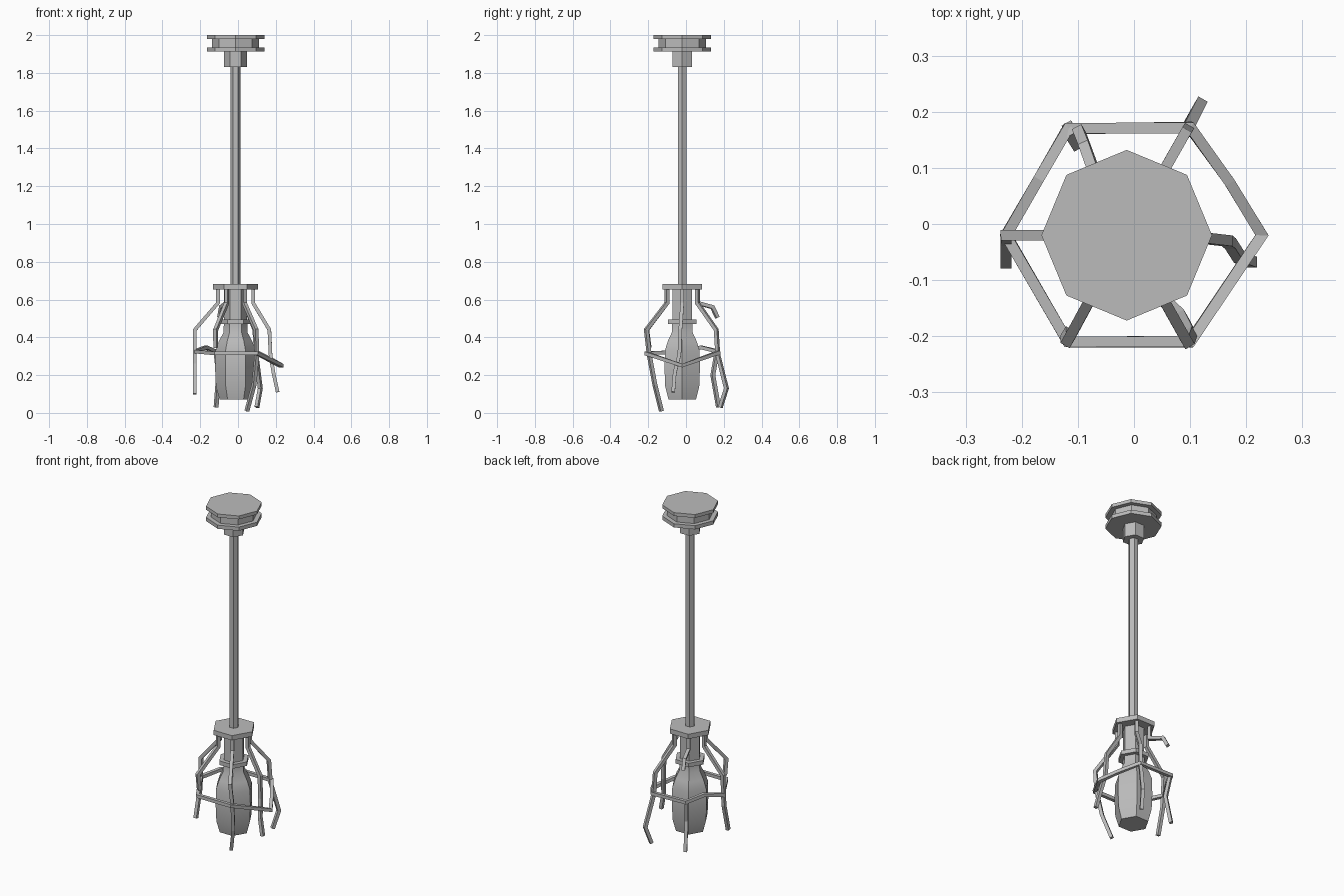
import bpy, bmesh, math
from mathutils import Vector

if "Cube" in bpy.data.objects:
    bpy.data.objects.remove(bpy.data.objects["Cube"], do_unlink=True)

CX, CY = -0.013, -0.02          # lamp axis
BAR = 0.0095                    # half thickness of cage bars

metal = bpy.data.materials.new("grey_metal")
metal.use_nodes = True
metal.diffuse_color = (0.5, 0.5, 0.5, 1)
metal.node_tree.nodes["Principled BSDF"].inputs["Base Color"].default_value = (0.5, 0.5, 0.5, 1)


def finish(name, bm, smooth=False):
    bmesh.ops.recalc_face_normals(bm, faces=bm.faces)
    me = bpy.data.meshes.new(name)
    bm.to_mesh(me)
    bm.free()
    me.materials.append(metal)
    if smooth:
        for p in me.polygons:
            p.use_smooth = True
        me.set_sharp_from_angle(angle=math.radians(40))
    ob = bpy.data.objects.new(name, me)
    bpy.context.collection.objects.link(ob)
    return ob


def lathe(name, profile, sides, smooth=False):
    """Faceted solid from (radius, z) pairs, with a corner on the x axis."""
    bm = bmesh.new()
    rings = []
    for r, z in profile:
        rings.append([bm.verts.new((CX + r * math.cos(math.tau * i / sides),
                                    CY + r * math.sin(math.tau * i / sides), z))
                      for i in range(sides)])
    for a, b in zip(rings, rings[1:]):
        for i in range(sides):
            j = (i + 1) % sides
            bm.faces.new((a[i], a[j], b[j], b[i]))
    bm.faces.new(rings[0])
    bm.faces.new(rings[-1])
    return finish(name, bm, smooth)


def bar(name, points, side, closed=False):
    """Square bar mitred along a path; side is the fixed width direction."""
    bm = bmesh.new()
    pts = [Vector(p) for p in points]
    n = len(pts)
    rings = []
    for i, p in enumerate(pts):
        before = pts[i - 1] if closed or i else None
        after = pts[(i + 1) % n] if closed or i < n - 1 else None
        d1 = (p - before).normalized() if before is not None else (after - p).normalized()
        d2 = (after - p).normalized() if after is not None else d1
        t = (d1 + d2).normalized()
        s = (side - t * side.dot(t)).normalized()
        u = t.cross(s) / max(t.dot(d1), 0.5)
        rings.append([bm.verts.new(p + (s * a + u * b) * BAR)
                      for a, b in ((1, 1), (-1, 1), (-1, -1), (1, -1))])
    pairs = list(zip(rings, rings[1:]))
    if closed:
        pairs.append((rings[-1], rings[0]))
    else:
        bm.faces.new(rings[0])
        bm.faces.new(rings[-1])
    for a, b in pairs:
        for i in range(4):
            j = (i + 1) % 4
            bm.faces.new((a[i], a[j], b[j], b[i]))
    return finish(name, bm)


# Ceiling mount and rod
lathe("ceiling_plate", [(0.152, 1.98), (0.152, 2.0)], 8)
lathe("mount_core", [(0.125, 1.934), (0.125, 1.98)], 8)
lathe("mount_lower_plate", [(0.152, 1.912), (0.152, 1.934)], 8)
lathe("rod_collar", [(0.06, 1.832), (0.06, 1.912)], 6)
lathe("rod", [(0.027, 0.68), (0.027, 1.832)], 6)

# Lamp head
lathe("cage_cap", [(0.12, 0.654), (0.12, 0.682)], 6)
lathe("socket", [(0.06, 0.49), (0.06, 0.654)], 6)
lathe("socket_ring", [(0.086, 0.47), (0.086, 0.494)], 6)
lathe("bulb", [(0.062, 0.47), (0.064, 0.425), (0.088, 0.38), (0.106, 0.33),
               (0.108, 0.23), (0.104, 0.14), (0.084, 0.07)], 6, True)

# Bent cage hoop
bar("cage_hoop", [(0.228, -0.02, 0.25), (0.17, 0.075, 0.285), (0.1, 0.172, 0.32),
                  (-0.118, 0.17, 0.325), (-0.17, 0.08, 0.347), (-0.228, -0.02, 0.325),
                  (-0.118, -0.21, 0.315), (0.1, -0.21, 0.315)], Vector((0, 0, 1)), True)

# Cage arms: each starts under the cap, then follows its own bent path
arms = {
    "arm_left": (0, [(0.166, -0.03, 0.44), (0.172, -0.035, 0.31),
                     (0.188, -0.06, 0.21), (0.21, -0.068, 0.11)]),
    "arm_back_left": (60, [(0.09, 0.16, 0.44), (0.095, 0.168, 0.31),
                           (0.118, 0.214, 0.13), (0.1, 0.182, 0.03)]),
    "arm_back_right_stub": (120, [(-0.088, 0.14, 0.56), (-0.098, 0.166, 0.505)]),
    "arm_right": (180, [(-0.228, -0.02, 0.44), (-0.228, -0.03, 0.26), (-0.228, -0.07, 0.1)]),
    "arm_front_right": (240, [(-0.118, -0.208, 0.44), (-0.118, -0.195, 0.345)]),
    "arm_front_left": (300, [(0.095, -0.21, 0.44), (0.1, -0.195, 0.31),
                             (0.085, -0.165, 0.15), (0.047, -0.13, 0.01)]),
}
for name, (deg, path) in arms.items():
    a = math.radians(deg)
    x, y = CX + 0.093 * math.cos(a), CY + 0.093 * math.sin(a)
    side = Vector((-math.sin(a), math.cos(a), 0))
    bar(name, [(x, y, 0.66), (x, y, 0.582)] + path, side)

# Snapped lower half of the back right arm
a = math.radians(120)
bar("arm_back_right_lower", [(-0.118, 0.166, 0.335), (-0.103, 0.142, 0.2), (-0.116, 0.172, 0.03)],
    Vector((-math.sin(a), math.cos(a), 0)))
